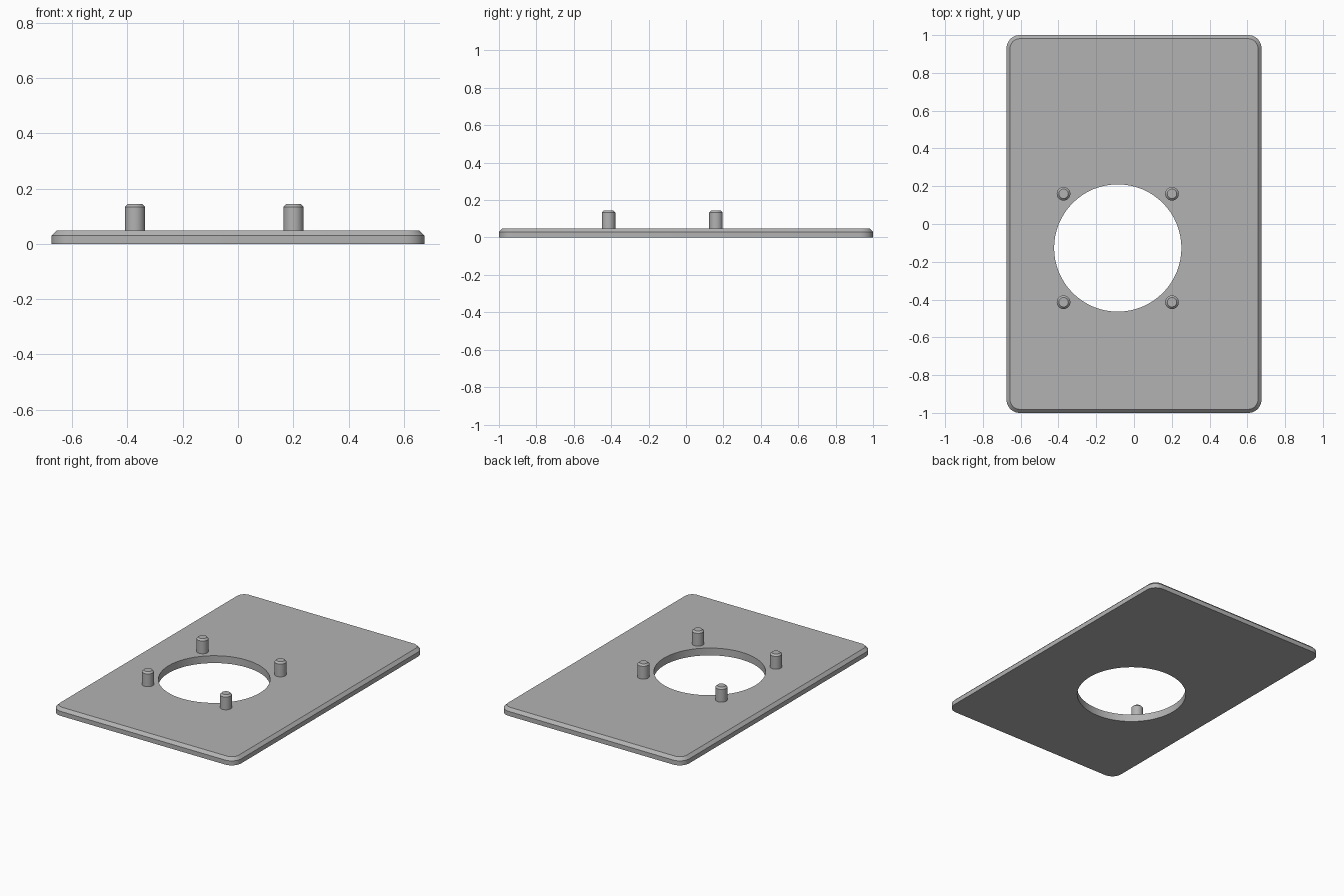
import bpy
import bmesh
from math import cos, sin, pi, radians

if "Cube" in bpy.data.objects:
    bpy.data.objects.remove(bpy.data.objects["Cube"], do_unlink=True)

HALF_X, HALF_Y, CORNER = 0.675, 1.0, 0.07
HOLE_X, HOLE_Y, HOLE_R = -0.086, -0.127, 0.337
PEG_OFFSET, PEG_R = 0.287, 0.036
PLATE_TOP, PEG_TOP = 0.049, 0.145

grey = bpy.data.materials.new("plain grey")
grey.use_nodes = True
colour = (0.45, 0.45, 0.45, 1)
grey.diffuse_color = colour
grey.node_tree.nodes["Principled BSDF"].inputs["Base Color"].default_value = colour


def circle(r):
    return [(r * cos(2 * pi * i / 64), r * sin(2 * pi * i / 64)) for i in range(64)]


def rounded_rectangle(inset, steps=10):
    r = CORNER - inset
    points = []
    for k, (sx, sy) in enumerate([(1, 1), (-1, 1), (-1, -1), (1, -1)]):
        for i in range(steps + 1):
            a = (k + i / steps) * pi / 2
            points.append((sx * (HALF_X - CORNER) + r * cos(a),
                           sy * (HALF_Y - CORNER) + r * sin(a)))
    return points


def stack(name, sections, location=(0, 0, 0)):
    """Solid through matching outlines, each given with its height."""
    bm = bmesh.new()
    rings = [[bm.verts.new((x, y, z)) for x, y in outline] for outline, z in sections]
    for low, high in zip(rings, rings[1:]):
        n = len(low)
        for i in range(n):
            j = (i + 1) % n
            bm.faces.new((low[i], low[j], high[j], high[i]))
    bm.faces.new(rings[0][::-1])
    bm.faces.new(rings[-1])
    mesh = bpy.data.meshes.new(name)
    bm.to_mesh(mesh)
    bm.free()
    mesh.materials.append(grey)
    obj = bpy.data.objects.new(name, mesh)
    obj.location = location
    bpy.context.collection.objects.link(obj)
    return obj


def select_only(obj):
    bpy.ops.object.select_all(action='DESELECT')
    obj.select_set(True)
    bpy.context.view_layer.objects.active = obj


# Plate with rounded corners and a chamfered top edge
plate = stack("plate", [(rounded_rectangle(0), 0),
                        (rounded_rectangle(0), 0.03),
                        (rounded_rectangle(0.019), PLATE_TOP)])

# Round opening through the plate
cutter = stack("opening_cutter", [(circle(HOLE_R), -0.1), (circle(HOLE_R), 0.2)],
               (HOLE_X, HOLE_Y, 0))
cutter.hide_render = True
cut = plate.modifiers.new("opening", 'BOOLEAN')
cut.operation = 'DIFFERENCE'
cut.solver = 'EXACT'
cut.object = cutter
select_only(plate)
bpy.ops.object.modifier_apply(modifier=cut.name)
bpy.data.objects.remove(cutter, do_unlink=True)

# Four chamfered pegs around the opening
parts = [plate]
for y_name, sy in (("front", -1), ("back", 1)):
    for x_name, sx in (("right", -1), ("left", 1)):
        parts.append(stack(f"{y_name}_{x_name}_peg",
                           [(circle(PEG_R), PLATE_TOP),
                            (circle(PEG_R), PEG_TOP - 0.011),
                            (circle(PEG_R - 0.011), PEG_TOP)],
                           (HOLE_X + sx * PEG_OFFSET, HOLE_Y + sy * PEG_OFFSET, 0)))

for part in parts:
    select_only(part)
    bpy.ops.object.shade_smooth_by_angle(angle=radians(30))
